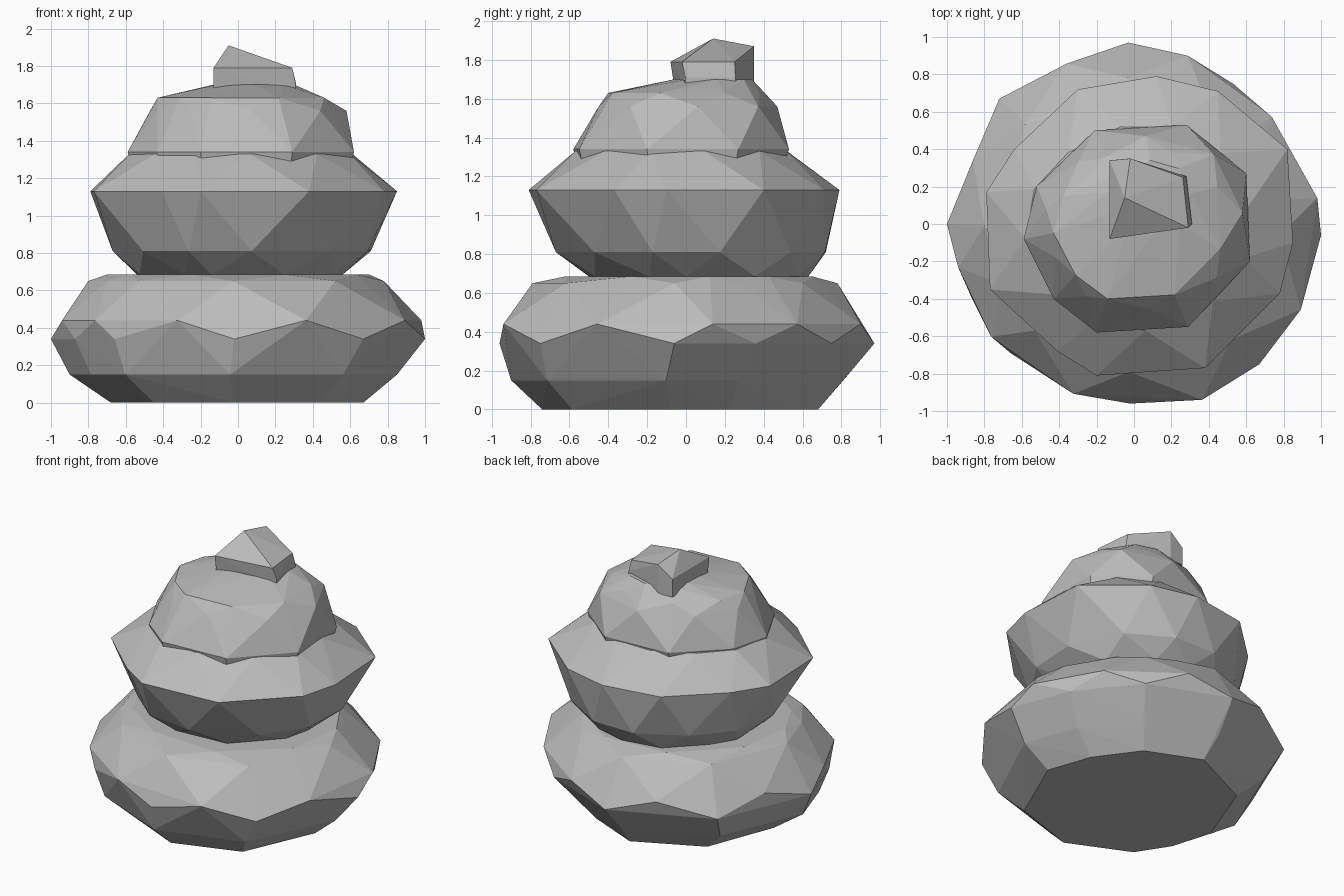
import bpy
import bmesh
from mathutils import Vector

default_cube = bpy.data.objects.get("Cube")
if default_cube:
    bpy.data.objects.remove(default_cube, do_unlink=True)

# One plain stone colour
stone_grey = bpy.data.materials.new("stone grey")
stone_grey.use_nodes = True
colour = (0.5, 0.5, 0.5, 1)
stone_grey.diffuse_color = colour
shader = next(n for n in stone_grey.node_tree.nodes if n.type == "BSDF_PRINCIPLED")
shader.inputs["Base Color"].default_value = colour


def fit(outline, left, right, front, back):
    """Stretch an outline so that it fills the given rectangle."""
    xs, ys = zip(*outline)
    width, depth = max(xs) - min(xs), max(ys) - min(ys)
    return [(left + (x - min(xs)) / width * (right - left),
             front + (y - min(ys)) / depth * (back - front)) for x, y in outline]


def midpoints(outline):
    """Outline through the edge middles, used to stagger the facets."""
    following = outline[1:] + outline[:1]
    return [((a + c) / 2, (b + d) / 2) for (a, b), (c, d) in zip(outline, following)]


def stone(name, outline, rings, peaks=()):
    """Chiselled stone: convex shell around stacked copies of its outline."""
    bm = bmesh.new()
    for staggered, height, *bounds in rings:
        shape = midpoints(outline) if staggered else outline
        for x, y in fit(shape, *bounds):
            bm.verts.new((x, y, height))
    for peak in peaks:
        bm.verts.new(Vector(peak))
    bmesh.ops.convex_hull(bm, input=bm.verts[:], use_existing_faces=False)
    loose = [v for v in bm.verts if not v.link_faces]
    bmesh.ops.delete(bm, geom=loose, context="VERTS")
    bmesh.ops.recalc_face_normals(bm, faces=bm.faces[:])
    mesh = bpy.data.meshes.new(name)
    bm.to_mesh(mesh)
    bm.free()
    mesh.materials.append(stone_grey)
    obj = bpy.data.objects.new(name, mesh)
    bpy.context.scene.collection.objects.link(obj)
    return obj


# Ring fields: staggered, height, left, right, front, back

# Wide stone on the ground
base_outline = [(-.03, .97), (-.72, .67), (-1, 0), (-.87, -.39), (-.66, -.69),
                (-.02, -.96), (.67, -.75), (1, -.06), (.84, .36), (.53, .75)]
stone("base_stone", base_outline, [
    (False, 0, -.68, .67, -.74, .68),
    (False, .15, -.9, .85, -.9, .81),
    (False, .34, -1, 1, -.96, .97),
    (True, .44, -.94, .98, -.94, .9),
    (False, .65, -.8, .78, -.79, .78),
    (True, .685, -.7, .7, -.62, .65)])

# Middle stone with a sharp rim
middle_outline = [(.12, .79), (-.3, .72), (-.64, .4), (-.79, .17), (-.77, -.35),
                  (-.41, -.68), (-.2, -.81), (.38, -.77), (.78, -.37),
                  (.85, -.1), (.82, .4), (.45, .71)]
stone("middle_stone", middle_outline, [
    (False, .685, -.54, .56, -.5, .63),
    (True, .81, -.67, .71, -.67, .72),
    (False, 1.13, -.79, .85, -.81, .79),
    (True, 1.33, -.58, .61, -.57, .52)])

# Rounded upper stone resting on the middle one
upper_outline = [(.28, .53), (-.21, .5), (-.52, .2), (-.59, -.08), (-.43, -.4),
                 (-.2, -.58), (.29, -.55), (.62, -.2), (.6, .27)]
stone("upper_stone", upper_outline, [
    (False, 1.25, -.57, .6, -.56, .5),
    (False, 1.34, -.59, .62, -.58, .53),
    (True, 1.56, -.47, .58, -.45, .47),
    (False, 1.63, -.43, .46, -.4, .38),
    (True, 1.7, -.13, .3, -.06, .34)])

# Small pointed pebble on top
pebble_outline = [(-.02, .36), (-.13, .35), (-.13, -.07), (.31, -.01), (.28, .26)]
stone("top_pebble", pebble_outline, [
    (False, 1.66, -.13, .31, -.06, .35),
    (False, 1.71, -.13, .31, -.06, .35),
    (False, 1.79, -.13, .29, -.08, .35)],
    peaks=[(-.05, .14, 1.91), (-.02, .35, 1.87)])
